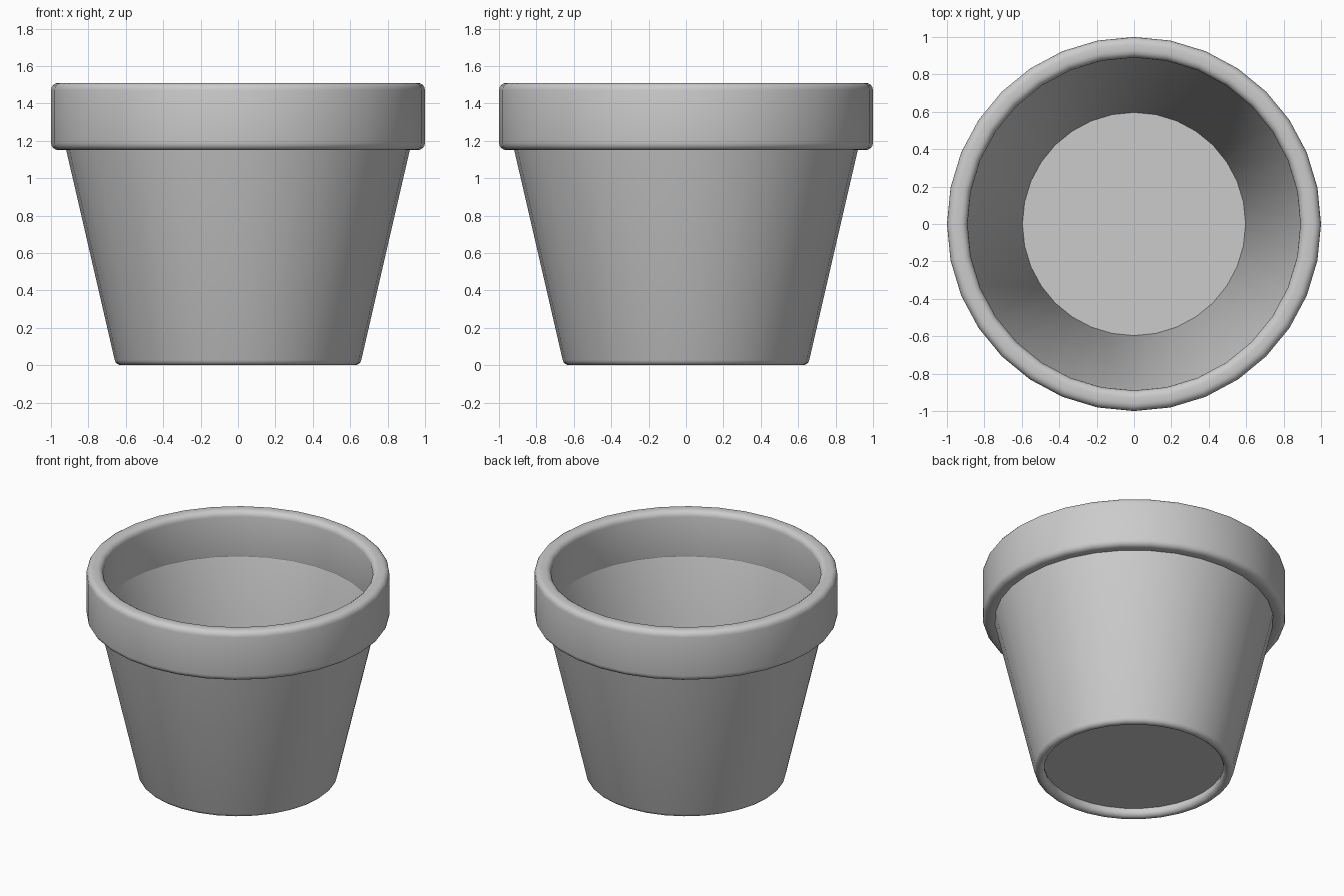
import bpy, bmesh
from math import sin, cos, pi, radians

SIDES = 32

cube = bpy.data.objects.get("Cube")
if cube:
    bpy.data.objects.remove(cube, do_unlink=True)

clay = bpy.data.materials.new("grey_clay")
clay.use_nodes = True
grey = (0.6, 0.6, 0.6, 1)
clay.diffuse_color = grey
clay.node_tree.nodes["Principled BSDF"].inputs["Base Color"].default_value = grey


def arc(r, z, radius, start, end, steps=4):
    """Profile points along an arc, angles in degrees."""
    angles = [radians(start + (end - start) * i / steps) for i in range(steps + 1)]
    return [(r + radius * cos(a), z + radius * sin(a)) for a in angles]


def finish(name, bm):
    mesh = bpy.data.meshes.new(name)
    bm.to_mesh(mesh)
    bm.free()
    mesh.materials.append(clay)
    obj = bpy.data.objects.new(name, mesh)
    bpy.context.collection.objects.link(obj)
    bpy.ops.object.select_all(action='DESELECT')
    obj.select_set(True)
    bpy.context.view_layer.objects.active = obj
    bpy.ops.object.shade_smooth_by_angle(angle=radians(35))


def lathe(name, profile):
    """Spin a closed (radius, height) profile around z."""
    bm = bmesh.new()
    rings = []
    for i in range(SIDES):
        a = 2 * pi * i / SIDES
        rings.append([bm.verts.new((r * cos(a), r * sin(a), z)) for r, z in profile])
    n = len(profile)
    for i in range(SIDES):
        here, there = rings[i], rings[(i + 1) % SIDES]
        for j in range(n):
            k = (j + 1) % n
            bm.faces.new((here[j], there[j], there[k], here[k]))
    bmesh.ops.recalc_face_normals(bm, faces=bm.faces)
    finish(name, bm)


# Tapered wall with a rounded foot, its top hidden inside the rim
foot = arc(0.625, 0.035, 0.035, 180, 347, 8)
lathe("pot_wall", foot + [(0.93, 1.2), (0.897, 1.2)])

# Thick collar with rounded corners
b = 0.04
lathe("rim",
      arc(1 - b, 1.15 + b, b, -90, 0) + arc(1 - b, 1.51 - b, b, 0, 90)
      + arc(0.89 + b, 1.51 - b, b, 90, 180) + arc(0.89 + b, 1.15 + b, b, 180, 270))

# Floor, set slightly above the foot
bm = bmesh.new()
bmesh.ops.create_circle(bm, cap_ends=True, segments=SIDES, radius=0.6)
bmesh.ops.translate(bm, verts=bm.verts, vec=(0, 0, 0.06))
finish("floor", bm)
